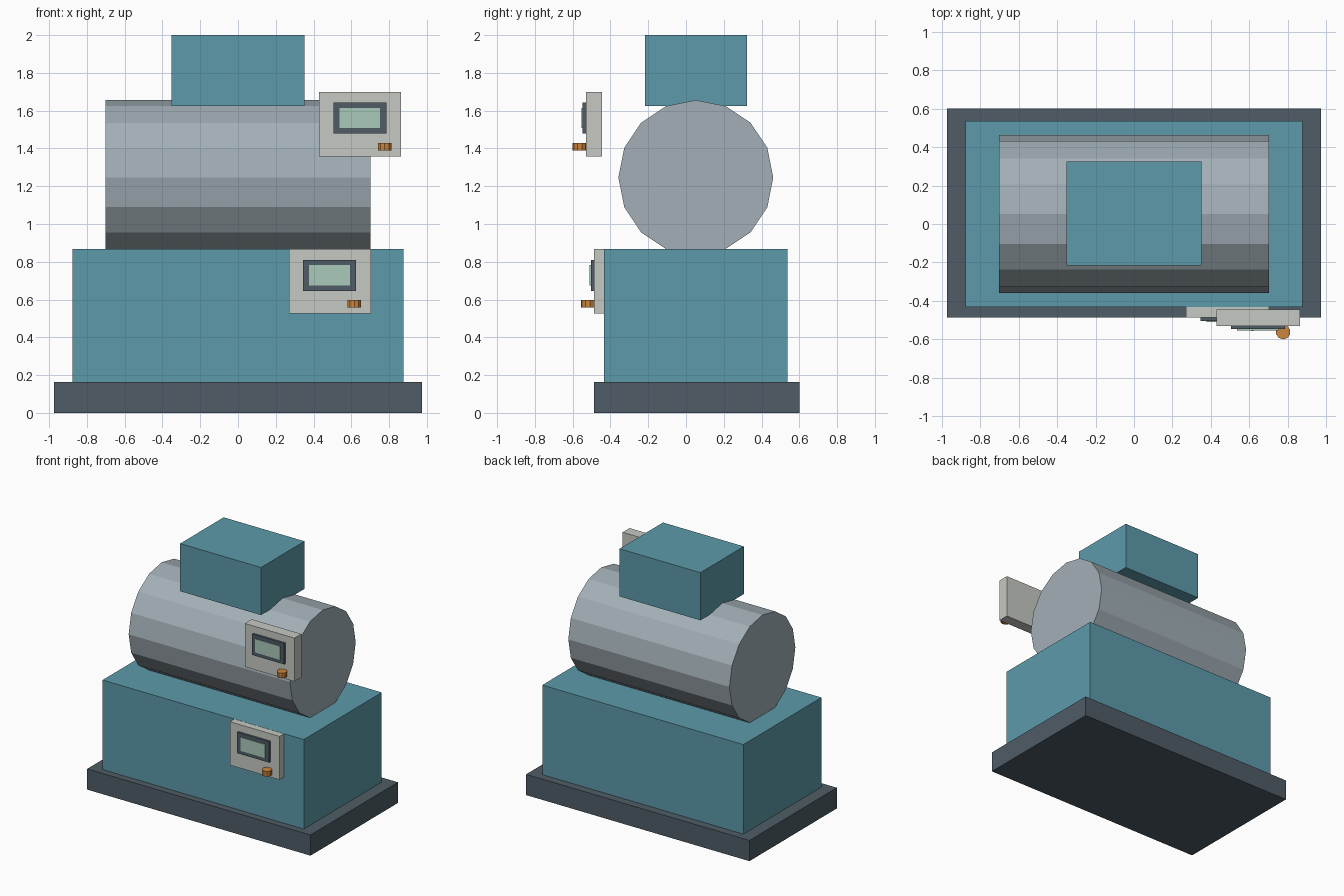
import bpy
import math

if "Cube" in bpy.data.objects:
    bpy.data.objects.remove(bpy.data.objects["Cube"], do_unlink=True)


def material(name, rgb):
    """Flat material from 0-255 display values, stored as linear."""
    color = [(c / 255 / 12.92 if c < 11 else ((c / 255 + 0.055) / 1.055) ** 2.4) for c in rgb] + [1]
    mat = bpy.data.materials.new(name)
    mat.use_nodes = True
    mat.diffuse_color = color
    mat.node_tree.nodes["Principled BSDF"].inputs["Base Color"].default_value = color
    return mat


slate = material("dark slate", (78, 92, 102))
teal = material("teal paint", (93, 154, 170))
steel = material("brushed steel", (162, 175, 182))
plastic = material("pale grey plastic", (197, 201, 194))
glass = material("green display", (170, 202, 187))
amber = material("amber knob", (204, 134, 62))


def box(name, mat, x, y, z):
    """Box from (min, max) pairs on each axis."""
    spans = (x, y, z)
    bpy.ops.mesh.primitive_cube_add(size=1, location=[(a + b) / 2 for a, b in spans])
    obj = bpy.context.object
    obj.name = name
    obj.scale = [b - a for a, b in spans]
    bpy.ops.object.transform_apply(location=False, rotation=False, scale=True)
    obj.data.materials.append(mat)
    return obj


def cylinder(name, mat, sides, radius, depth, location, rotation=(0, 0, 0)):
    bpy.ops.mesh.primitive_cylinder_add(vertices=sides, radius=radius, depth=depth,
                                        location=location, rotation=rotation)
    obj = bpy.context.object
    obj.name = name
    obj.data.materials.append(mat)
    return obj


def control_panel(name, x, y, z):
    """Panel whose lower left front corner is at x, y, z."""
    box(name + "_panel", plastic, (x, x + 0.433), (y, y + 0.086), (z, z + 0.342))
    box(name + "_bezel", slate, (x + 0.075, x + 0.355), (y - 0.017, y + 0.005), (z + 0.121, z + 0.285))
    box(name + "_display", glass, (x + 0.107, x + 0.323), (y - 0.023, y - 0.015), (z + 0.15, z + 0.257))
    cylinder(name + "_knob", amber, 10, 0.038, 0.04, (x + 0.346, y - 0.032, z + 0.052))


# Plinth and cabinet
box("base_plate", slate, (-0.973, 0.973), (-0.487, 0.6), (0, 0.163))
box("cabinet", teal, (-0.876, 0.876), (-0.433, 0.537), (0.163, 0.868))

# Horizontal drum with the housing on top
cylinder("drum", steel, 16, 0.41, 1.404, (0, 0.052, 1.246), (0, math.pi / 2, 0))
box("top_housing", teal, (-0.352, 0.352), (-0.217, 0.324), (1.625, 2.0))

# Two matching control panels
control_panel("lower", 0.27, -0.487, 0.525)
control_panel("upper", 0.43, -0.53, 1.358)
